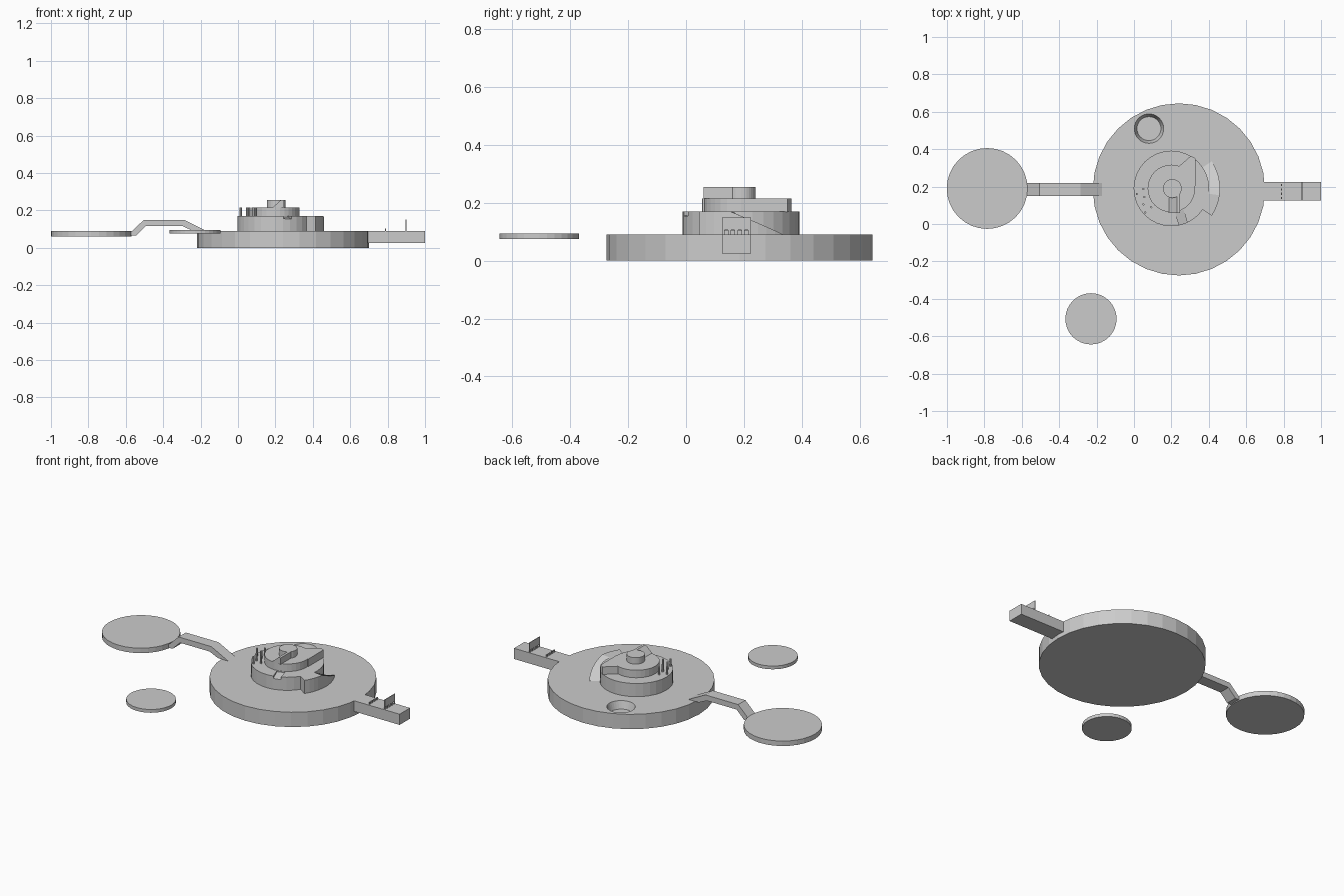
import bpy, bmesh, math

if "Cube" in bpy.data.objects:
    bpy.data.objects.remove(bpy.data.objects["Cube"])

def make(name, verts, faces):
    me = bpy.data.meshes.new(name)
    me.from_pydata(verts, [], faces)
    bm = bmesh.new()
    bm.from_mesh(me)
    bmesh.ops.recalc_face_normals(bm, faces=bm.faces)
    bm.to_mesh(me)
    bm.free()
    ob = bpy.data.objects.new(name, me)
    bpy.context.collection.objects.link(ob)
    return ob

def disc(name, x, y, r, z0, z1, n=32, r_top=None):
    bpy.ops.mesh.primitive_cone_add(vertices=n, radius1=r, radius2=r_top or r,
                                    depth=z1 - z0, location=(x, y, (z0 + z1) / 2))
    ob = bpy.context.object
    ob.name = name
    return ob

def loft(name, a, b):
    # solid between two matching outlines
    n = len(a)
    sides = [(i, (i + 1) % n, n + (i + 1) % n, n + i) for i in range(n)]
    return make(name, a + b, [tuple(range(n)), tuple(range(n, 2 * n))] + sides)

def prism_y(name, pts, y0, y1):
    return loft(name, [(x, y0, z) for x, z in pts], [(x, y1, z) for x, z in pts])

def prism_z(name, pts, z0, z1):
    return loft(name, [(x, y, z0) for x, y in pts], [(x, y, z1) for x, y in pts])

def box(name, x0, x1, y0, y1, z0, z1):
    return prism_z(name, [(x0, y0), (x1, y0), (x1, y1), (x0, y1)], z0, z1)

def cut(ob, cutter):
    m = ob.modifiers.new("cut", "BOOLEAN")
    m.operation = "DIFFERENCE"
    m.object = cutter
    cutter.hide_render = True
    cutter.hide_set(True)

def arc_ramp(name, c, r0, r1, z0, steps):
    # curved ramp; steps hold (angle in degrees, top height)
    vs, fs = [], []
    for a, z in steps:
        ca, sa = math.cos(math.radians(a)), math.sin(math.radians(a))
        for r, h in ((r0, z0), (r1, z0), (r1, z), (r0, z)):
            vs.append((c[0] + r * ca, c[1] + r * sa, h))
    n = len(steps)
    for i in range(n - 1):
        for k in range(4):
            j = (k + 1) % 4
            fs.append((4 * i + k, 4 * i + j, 4 * i + 4 + j, 4 * i + 4 + k))
    fs += [(0, 1, 2, 3), tuple(4 * n - 4 + k for k in range(4))]
    return make(name, vs, fs)

# main island with a sunken round pit
island = disc("main_island", 0.24, 0.185, 0.46, 0, 0.09)
cut(island, disc("pit_cutter", 0.08, 0.51, 0.064, 0.045, 0.10, r_top=0.082))

# outlying islands
disc("left_island", -0.785, 0.19, 0.216, 0.06, 0.09)
disc("small_island", -0.23, -0.507, 0.137, 0.075, 0.095)

# raised footbridge
prism_y("bridge", [(-0.60, 0.065), (-0.565, 0.09), (-0.505, 0.148), (-0.285, 0.148),
                   (-0.17, 0.09), (-0.24, 0.09), (-0.295, 0.115), (-0.495, 0.115),
                   (-0.545, 0.065)], 0.15, 0.22)

# entrance pier with gate wall and barrier row
box("pier", 0.68, 1.0, 0.125, 0.225, 0.025, 0.09)
wall = box("gate_wall", 0.896, 0.90, 0.125, 0.225, 0.089, 0.15)
for i in range(4):
    y = 0.139 + i * 0.023
    cut(wall, box("arch_cutter", 0.88, 0.92, y - 0.006, y + 0.006, 0.08, 0.106))
    box("barrier", 0.787, 0.792, y - 0.006, y + 0.006, 0.089, 0.104)

# stacked round tiers
c = (0.2, 0.19)
lower = disc("lower_tier", c[0], c[1], 0.202, 0.089, 0.17)
disc("middle_tier", c[0], c[1], 0.127, 0.169, 0.216)
disc("top_tier", 0.205, 0.19, 0.05, 0.215, 0.255)

# shallow sloping channel in the lower tier
cut(lower, loft("channel_cutter",
                [(0.22, 0.06, 0.165), (0.265, 0.075, 0.165), (0.265, 0.075, 0.19), (0.22, 0.06, 0.19)],
                [(0.25, -0.03, 0.152), (0.29, -0.01, 0.152), (0.29, -0.01, 0.19), (0.25, -0.03, 0.19)]))

# curved ramp from the lower tier to the island
steps = [(-34 + 6.5 * i, 0.17) for i in range(5)]
steps += [(-8 + 7 * i, 0.17 - 0.0132 * i) for i in range(1, 7)]
arc_ramp("lower_ramp", c, 0.15, 0.26, 0.089, steps)

# landings of the upper tiers
prism_z("middle_landing", [(0.23, 0.30), (0.305, 0.365), (0.33, 0.35), (0.33, 0.20)], 0.169, 0.216)
prism_y("top_landing", [(0.185, 0.215), (0.245, 0.215), (0.245, 0.255), (0.23, 0.255)], 0.06, 0.19)

# standing posts
for x, y in [(0.015, 0.16), (0.05, 0.187), (0.055, 0.145), (0.05, 0.105),
             (0.092, 0.09), (0.06, 0.062)]:
    disc("post", x, y, 0.006, 0.169, 0.215, n=8)
